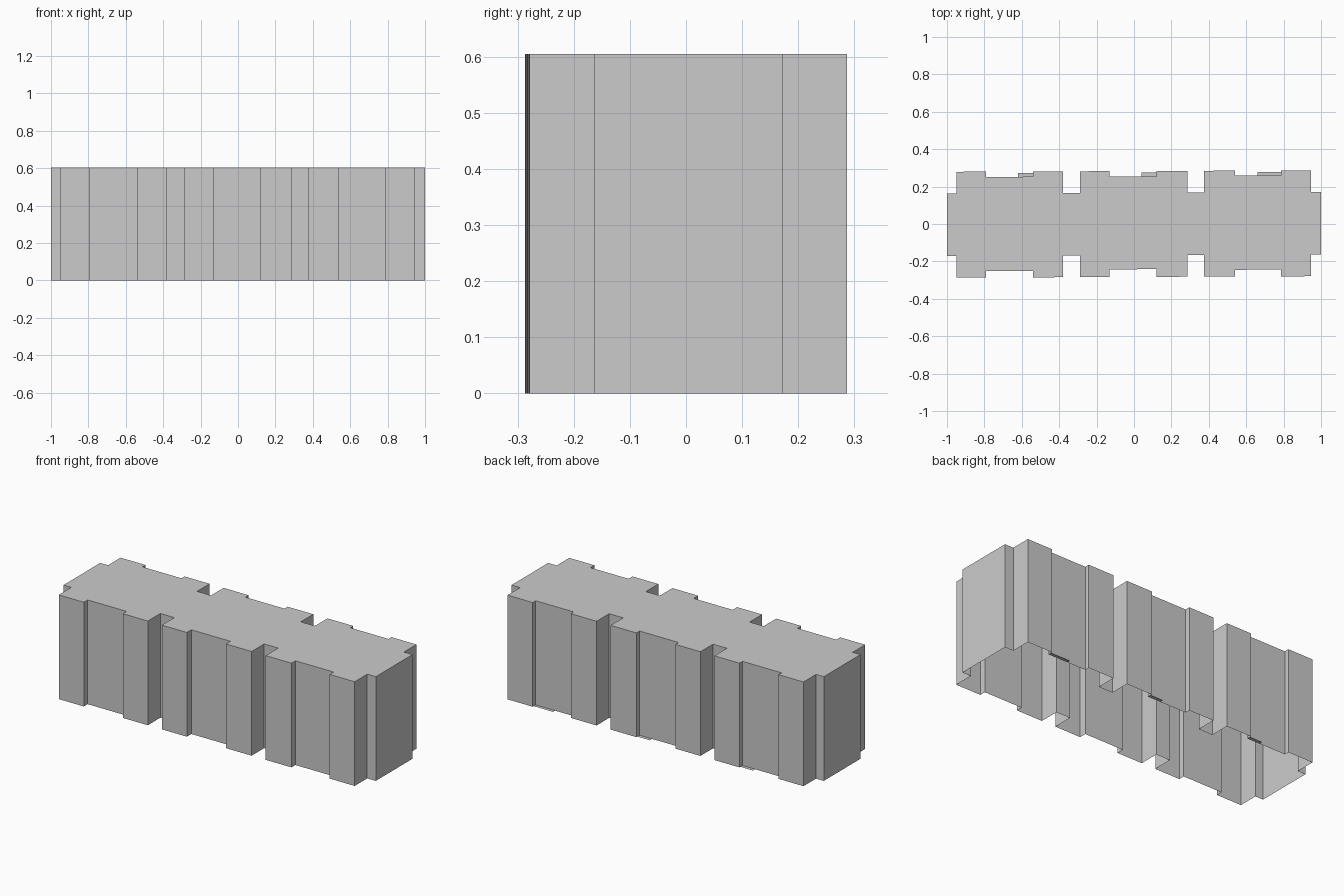
import bpy, bmesh

if "Cube" in bpy.data.objects:
    bpy.data.objects.remove(bpy.data.objects["Cube"])

HEIGHT = 0.605
SKEW = 0.004          # slight skew of the whole plan
NECK, BAY = 0.168, 0.283
# x stations of each module: outer left, recess left, recess right, outer right
MODULES = [(-0.95, -0.79, -0.54, -0.38),
           (-0.29, -0.13, 0.12, 0.285),
           (0.375, 0.54, 0.785, 0.945)]
FRONT_RECESS = (0.248, 0.242, 0.247)
BACK_RECESS = (0.255, 0.254, 0.256)


def make_object(name, bm):
    mesh = bpy.data.meshes.new(name)
    bm.to_mesh(mesh)
    bm.free()
    obj = bpy.data.objects.new(name, mesh)
    bpy.context.collection.objects.link(obj)
    return obj


def side_profile(recesses):
    """Stepped facade line from the left end to the right end."""
    pts = [(-1, NECK)]
    for (a, b, c, d), r in zip(MODULES, recesses):
        pts += [(a, NECK), (a, BAY), (b, BAY), (b, r),
                (c, r), (c, BAY), (d, BAY), (d, NECK)]
    return pts + [(1, NECK)]


# Building shell: walls and flat roof, open underneath
front = [(x, -y + SKEW * x) for x, y in side_profile(FRONT_RECESS)]
back = [(x, y + SKEW * x) for x, y in side_profile(BACK_RECESS)]
outline = front + back[::-1]

bm = bmesh.new()
low = [bm.verts.new((x, y, 0)) for x, y in outline]
top = [bm.verts.new((x, y, HEIGHT)) for x, y in outline]
n = len(outline)
for i in range(n):
    j = (i + 1) % n
    bm.faces.new((low[i], low[j], top[j], top[i]))
bm.faces.new(top)
make_object("building_shell", bm)

# Flat doorsteps in the back recesses
for i, (x0, x1) in enumerate([(-0.62, -0.54), (0.04, 0.12), (0.66, 0.785)]):
    y0, y1 = BACK_RECESS[i] + SKEW * x0, 0.275 + SKEW * x0
    bm = bmesh.new()
    bm.faces.new([bm.verts.new((x, y, 0)) for x, y in
                  ((x0, y0), (x1, y0), (x1, y1), (x0, y1))])
    make_object(f"doorstep_{i + 1}", bm)
